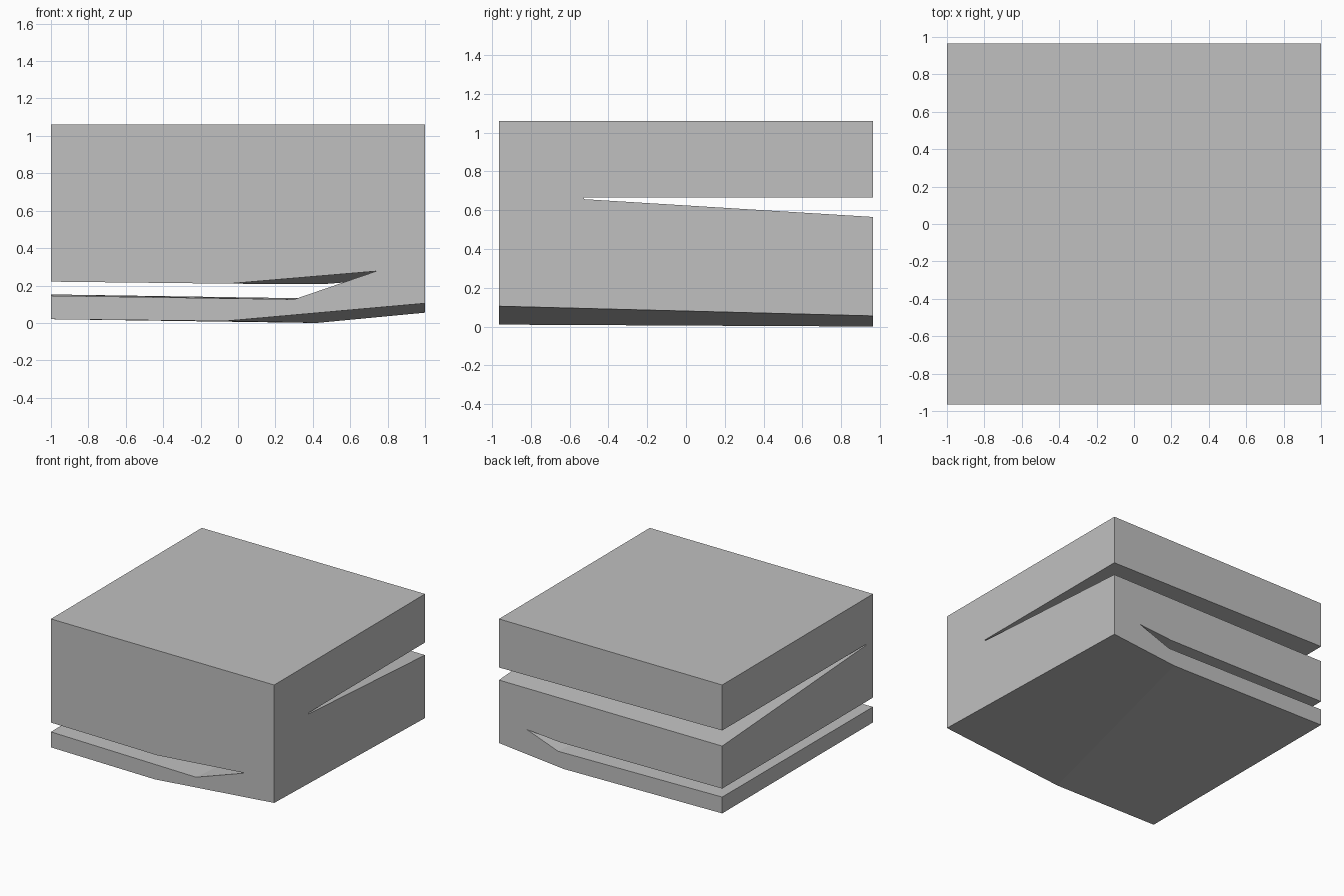
import bpy
import bmesh
from mathutils import Vector

cube = bpy.data.objects.get("Cube")
if cube:
    bpy.data.objects.remove(cube, do_unlink=True)

HALF_X, HALF_Y, TOP = 1.0, 0.965, 1.06

grey = bpy.data.materials.new("stone grey")
grey.use_nodes = True
grey.diffuse_color = (0.53, 0.53, 0.53, 1)
grey.node_tree.nodes["Principled BSDF"].inputs["Base Color"].default_value = grey.diffuse_color


def loft(name, start, end, overshoot=0.0):
    """Solid between two matching outlines, optionally run on past both ends."""
    a = [Vector(p) for p in start]
    b = [Vector(p) for p in end]
    bm = bmesh.new()
    first = [bm.verts.new(p.lerp(q, -overshoot)) for p, q in zip(a, b)]
    last = [bm.verts.new(p.lerp(q, 1 + overshoot)) for p, q in zip(a, b)]
    bm.faces.new(first)
    bm.faces.new(last[::-1])
    for i in range(len(first)):
        j = (i + 1) % len(first)
        bm.faces.new((first[j], first[i], last[i], last[j]))
    bmesh.ops.recalc_face_normals(bm, faces=bm.faces)
    mesh = bpy.data.meshes.new(name)
    bm.to_mesh(mesh)
    bm.free()
    mesh.materials.append(grey)
    obj = bpy.data.objects.new(name, mesh)
    bpy.context.collection.objects.link(obj)
    return obj


def across(y, outline):
    return [(x, y, z) for x, z in outline]


def along(x, outline):
    return [(x, y, z) for y, z in outline]


# Block with a slanting crease in its underside
block = loft(
    "folded_block",
    across(-HALF_Y, [(-HALF_X, 0.02), (-0.07, 0.01), (HALF_X, 0.105), (HALF_X, TOP), (-HALF_X, TOP)]),
    across(HALF_Y, [(-HALF_X, 0.02), (0.42, 0.0), (HALF_X, 0.055), (HALF_X, TOP), (-HALF_X, TOP)]),
)

# Bent lower slot, open to the -x side and running from front to back
lower_slot = loft(
    "lower_slot_cutter",
    across(-HALF_Y, [(-1.1, 0.222), (-0.05, 0.21), (0.74, 0.277), (0.30, 0.126), (-1.1, 0.147)]),
    across(HALF_Y, [(-1.1, 0.222), (0.45, 0.207), (0.75, 0.231), (0.47, 0.13), (-1.1, 0.154)]),
    overshoot=0.03,
)

# Tapering upper slot, open to the back and running from side to side
upper_slot = loft(
    "upper_slot_cutter",
    along(-HALF_X, [(-0.875, 0.678), (1.1, 0.557), (1.1, 0.692), (-0.875, 0.686)]),
    along(HALF_X, [(-0.525, 0.657), (1.1, 0.557), (1.1, 0.667), (-0.525, 0.666)]),
    overshoot=0.03,
)

# Cut both slots
for cutter in (lower_slot, upper_slot):
    cut = block.modifiers.new(cutter.name, "BOOLEAN")
    cut.operation = "DIFFERENCE"
    cut.solver = "EXACT"
    cut.object = cutter
    cutter.hide_render = True
    cutter.display_type = "WIRE"

# Bake the cuts and drop the cutters
bpy.context.view_layer.update()
graph = bpy.context.evaluated_depsgraph_get()
result = bpy.data.meshes.new_from_object(block.evaluated_get(graph))
block.modifiers.clear()
block.data = result
for cutter in (lower_slot, upper_slot):
    bpy.data.objects.remove(cutter, do_unlink=True)
